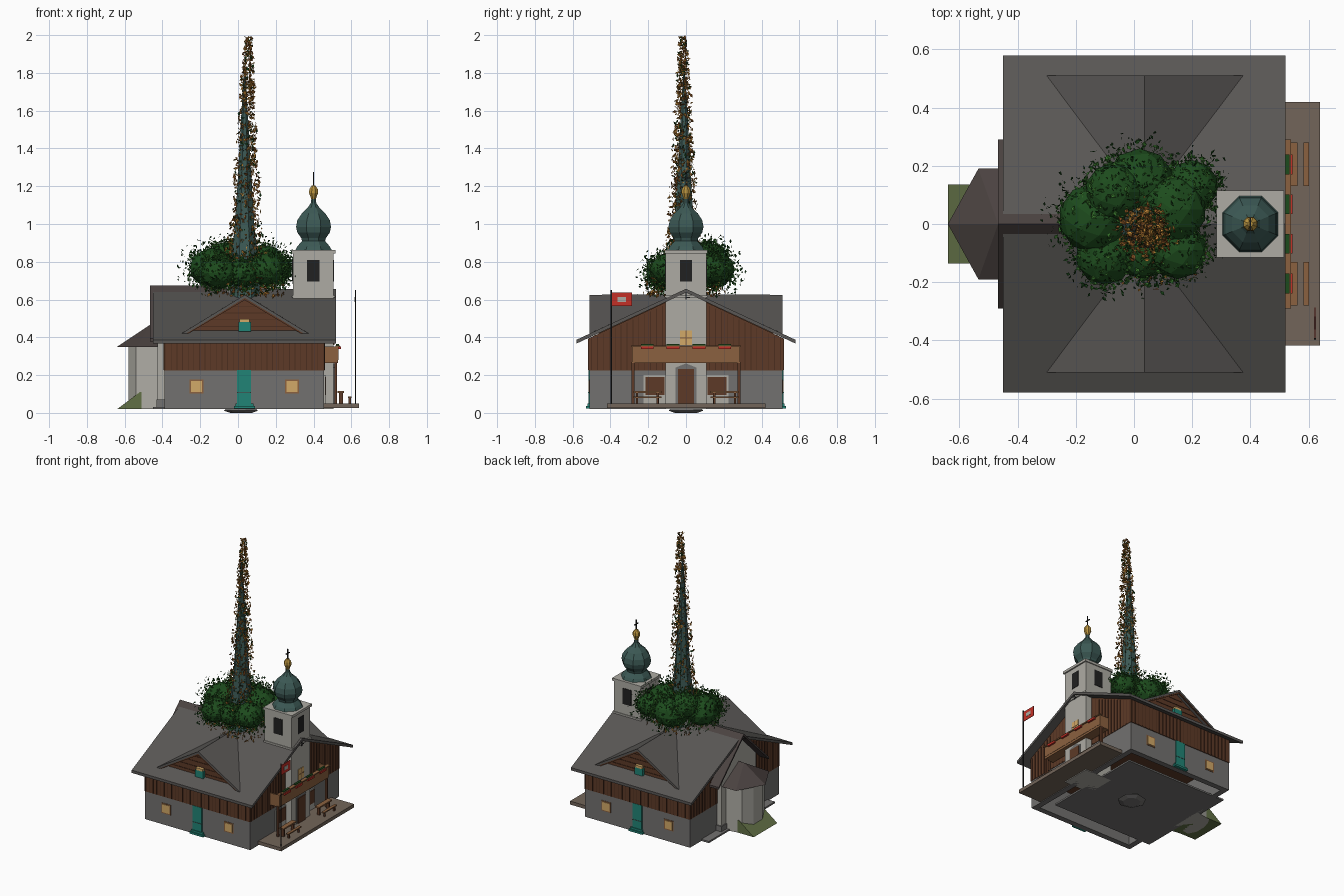
import bpy, bmesh, math, random
from mathutils import Vector, Euler

if "Cube" in bpy.data.objects:
    bpy.data.objects.remove(bpy.data.objects["Cube"])
random.seed(4)

COL = dict(roof=(.1, .095, .09), stone=(.17, .165, .16), wood=(.11, .042, .02), slat=(.07, .026, .013),
           pale=(.42, .41, .37), teal=(.015, .23, .18), copper=(.045, .1, .09), gold=(.5, .3, .05),
           leaf=(.04, .18, .025), dark_leaf=(.012, .07, .012), amber=(.55, .25, .04), deck=(.17, .13, .1),
           plank=(.26, .12, .05), glow=(.65, .4, .14), dark=(.015, .015, .015), red=(.55, .03, .02),
           grass=(.12, .16, .06), slate=(.07, .055, .052), rust=(.28, .1, .02))


def material(key):
    m = bpy.data.materials.get(key) or bpy.data.materials.new(key)
    m.diffuse_color = (*COL[key], 1)
    m.use_nodes = True
    m.node_tree.nodes["Principled BSDF"].inputs["Base Color"].default_value = m.diffuse_color
    return m


def mesh(name, verts, faces, col, fix=True):
    me = bpy.data.meshes.new(name)
    me.from_pydata(verts, [], faces)
    if fix:
        bm = bmesh.new()
        bm.from_mesh(me)
        bmesh.ops.recalc_face_normals(bm, faces=bm.faces)
        bm.to_mesh(me)
        bm.free()
    me.materials.append(material(col))
    ob = bpy.data.objects.new(name, me)
    bpy.context.collection.objects.link(ob)
    return ob


def prism(name, axis, prof, a, b, col):
    put = {'x': lambda p, t: (t, *p), 'y': lambda p, t: (p[0], t, p[1]), 'z': lambda p, t: (*p, t)}[axis]
    n = len(prof)
    v = [put(p, a) for p in prof] + [put(p, b) for p in prof]
    f = [tuple(range(n)), tuple(range(2 * n - 1, n - 1, -1))]
    f += [(i, (i + 1) % n, n + (i + 1) % n, n + i) for i in range(n)]
    return mesh(name, v, f, col)


def box(name, x0, x1, y0, y1, z0, z1, col):
    return prism(name, 'z', [(x0, y0), (x1, y0), (x1, y1), (x0, y1)], z0, z1, col)


def lathe(name, cx, cy, prof, n, col):
    v, f = [], []
    for r, z in prof:
        for i in range(n):
            a = (i + .5) * math.tau / n
            v.append((cx + r * math.cos(a), cy + r * math.sin(a), z))
    for k in range(len(prof) - 1):
        f += [(k * n + i, k * n + (i + 1) % n, (k + 1) * n + (i + 1) % n, (k + 1) * n + i) for i in range(n)]
    f += [tuple(range(n)), tuple(range(len(v) - n, len(v)))]
    return mesh(name, v, f, col)


def chevron(name, half, eave, ridge, th, x0, x1, col):
    prism(name, 'x', [(-half, eave), (0, ridge), (half, eave), (half, eave - th), (0, ridge - th),
                      (-half, eave - th)], x0, x1, col)


# Ground slab, foundation rock and grassy mound
box("floor_slab", -.45, .36, -.38, .38, .02, .032, 'stone')
lathe("foundation_rock", .02, 0, [(.06, 0), (.095, .012), (.08, .024)], 7, 'stone')
prism("grass_mound", 'y', [(-.64, .02), (-.52, .11), (-.45, .11), (-.45, .02)], -.135, .135, 'grass')

# Stone ground floor, hollow and open below
for s in (-1, 1):
    y0, y1 = sorted((s * .51, s * .47))
    box("stone_long_wall", -.39, .455, y0, y1, .02, .23, 'stone')
box("stone_end_wall_left", -.39, -.35, -.47, .47, .02, .23, 'stone')
box("stone_end_wall_right", .415, .455, -.47, .47, .02, .23, 'stone')

# Timber upper storey with its gables
prism("timber_storey", 'x', [(-.515, .225), (.515, .225), (.515, .395), (0, .636), (-.515, .395)],
      -.392, .458, 'wood')
for s in (-1, 1):
    for i in range(29):
        x = -.385 + i * .0298
        y0, y1 = sorted((s * .515, s * .518))
        box("timber_batten", x, x + .004, y0, y1, .228, .395, 'slat')
for x0 in (-.395, .458):
    for i in range(33):
        y = -.5 + i * .03125
        box("gable_batten", x0, x0 + .003, y - .002, y + .002, .228, .625 - .465 * abs(y), 'slat')

# Main roof and cross gables
chevron("main_roof", .58, .387, .657, .02, -.45, .52, 'roof')
for s in (-1, 1):
    for x in (-.30, .375):
        ob = mesh("cross_gable_roof", [(x, s * .51, .42), (.036, s * .51, .625), (.036, s * .06, .628)],
                  [(0, 1, 2)], 'roof', False)
        if (ob.data.polygons[0].normal.z < 0):
            ob.data.flip_normals()
        m = ob.modifiers.new("thick", 'SOLIDIFY')
        m.thickness = .014
        prism("cross_gable_bargeboard", 'y', [(x, .413), (.036, .617), (.036, .597), (x * .92, .413)],
              s * .5, s * .507, 'wood')
    prism("cross_gable_wall", 'y', [(-.27, .42), (.345, .42), (.036, .609)], s * .475, s * .1, 'wood')
    for k in range(4):
        w = .235 - k * .06
        y0, y1 = sorted((s * .475, s * .478))
        box("cross_gable_board_line", .036 - w, .036 + w, y0, y1, .455 + k * .036, .459 + k * .036, 'slat')
    # attic window, door, steps and windows of each long side
    y0, y1 = sorted((s * .47, s * .497))
    box("attic_window", .002, .068, y0, y1, .43, .48, 'teal')
    box("attic_window_glass", .008, .062, y0, y1, .48, .497, 'glow')
    y0, y1 = sorted((s * .5, s * .517))
    box("side_door", -.005, .07, y0, y1, .04, .226, 'teal')
    box("door_rail", -.005, .07, y0 - .002, y1 + .002, .105, .11, 'copper')
    for k in range(2):
        y0, y1 = sorted((s * .5, s * (.53 - k * .008)))
        box("door_step", -.02 + k * .008, .09 - k * .008, y0, y1, .022 + k * .014, .036 + k * .014, 'teal')
    for x in (-.22, .285):
        for name, w, d, c in (("window_frame", .037, .513, 'plank'), ("window_pane", .029, .516, 'glow')):
            y0, y1 = sorted((s * .5, s * d))
            box(name, x - w, x + w, y0, y1, .14 - w, .14 + w, c)

# Choir gable and polygonal apse
chevron("choir_roof", .29, .395, .674, .016, -.467, .1, 'slate')
prism("choir_wall", 'x', [(-.2, .02), (.2, .02), (.2, .45), (0, .645), (-.2, .45)], -.425, -.38, 'pale')
box("choir_plinth", -.432, -.38, -.21, .21, .02, .07, 'stone')
prism("apse_wall", 'z', [(-.42, .15), (-.54, .13), (-.58, .05), (-.58, -.05), (-.54, -.13), (-.42, -.15)],
      .02, .355, 'pale')
mesh("apse_roof", [(-.42, .19, .35), (-.535, .19, .35), (-.64, 0, .35), (-.535, -.19, .35), (-.42, -.19, .35),
                   (-.467, 0, .465), (-.42, 0, .465)],
     [(0, 1, 5, 6), (1, 2, 5), (2, 3, 5), (3, 4, 6, 5), (4, 0, 6), (4, 3, 2, 1, 0)], 'slate')

# Bell tower
box("tower_shaft", .29, .505, -.108, .108, .02, .85, 'pale')
box("tower_cornice", .283, .515, -.115, .115, .845, .863, 'pale')
box("tower_band", .285, .513, -.113, .113, .61, .622, 'pale')
box("belfry_opening_x", .287, .508, -.033, .033, .695, .81, 'dark')
box("belfry_opening_y", .365, .432, -.111, .111, .695, .81, 'dark')
box("tower_window", .5, .509, -.032, .032, .36, .437, 'glow')
box("window_bar_v", .5, .511, -.003, .003, .36, .437, 'plank')
box("window_bar_h", .5, .511, -.032, .032, .395, .4, 'plank')
box("clock_hand_long", .51, .516, -.002, .002, .6, .64, 'dark')
box("clock_hand_short", .51, .516, 0, .02, .608, .613, 'dark')
prism("door_surround", 'x', [(-.055, .05), (.055, .05), (.055, .24), (0, .262), (-.055, .24)], .5, .51, 'stone')
box("tower_door", .5, .515, -.042, .042, .05, .232, 'wood')
lathe("onion_dome", .4, 0, [(.104, .862), (.092, .882), (.066, .91), (.07, .925), (.093, .955), (.1, .985),
                            (.093, 1.02), (.068, 1.055), (.035, 1.085), (.016, 1.11), (.012, 1.14)], 8, 'copper')
lathe("gold_finial", .4, 0, [(.009, 1.12), (.016, 1.14), (.026, 1.165), (.024, 1.185), (.009, 1.205)], 8, 'gold')
box("cross_post", .397, .403, -.003, .003, 1.2, 1.275, 'dark')
box("cross_arm", .397, .403, -.02, .02, 1.24, 1.246, 'dark')

# Terrace, balcony and porch posts
box("terrace", .44, .64, -.417, .42, .025, .05, 'deck')
box("balcony_floor", .45, .53, -.285, .285, .265, .28, 'plank')
box("balcony_front", .52, .532, -.285, .285, .28, .352, 'plank')
box("balcony_handrail", .515, .54, -.29, .29, .35, .358, 'plank')
for s in (-1, 1):
    y0, y1 = sorted((s * .285, s * .275))
    box("balcony_side", .455, .53, y0, y1, .28, .352, 'plank')
    box("porch_post", .51, .525, y0 - .003, y1 + .003, .05, .27, 'wood')
    box("porch_frame", .45, .462, s * .165 - .06, s * .165 + .06, .05, .2, 'pale')
    box("porch_window", .45, .466, s * .165 - .05, s * .165 + .05, .095, .19, 'wood')
    # picnic table and benches
    y = s * .205
    box("table_top", .528, .562, y - .075, y + .075, .105, .115, 'plank')
    box("bench_seat", .582, .602, y - .075, y + .075, .08, .088, 'plank')
    for e in (-.055, .055):
        box("table_leg", .535, .555, y + e - .006, y + e + .006, .05, .105, 'wood')
        box("bench_leg", .586, .598, y + e - .005, y + e + .005, .05, .08, 'wood')
    for c in (.068, .205):
        box("flower_box", .528, .545, s * c - .034, s * c + .034, .338, .352, 'red')
        box("flower_greenery", .52, .534, s * c - .034, s * c + .034, .352, .364, 'dark_leaf')

# Flag
lathe("flag_pole", .622, -.395, [(.004, .05), (.004, .65)], 6, 'dark')
box("flag", .62, .624, -.393, -.287, .565, .637, 'red')
box("flag_patch", .618, .626, -.362, -.318, .588, .614, 'pale')

# Overgrown spire with chimney base
box("chimney_base", -.06, .06, -.06, .06, .58, .72, 'stone')
lathe("spire", .035, -.01, [(.1, .6), (.085, .75), (.055, 1.0), (.035, 1.3), (.018, 1.6), (.004, 1.82)], 8, 'copper')

# Bushes around the spire
bushes = [(-.14, .02, .77, .12), (.13, .05, .79, .12), (.02, .14, .76, .12), (.03, -.1, .74, .09),
          (-.07, .11, .82, .1), (.2, .13, .76, .09), (-.1, -.11, .74, .1), (.15, -.09, .76, .1)]
for x, y, z, r in bushes:
    bpy.ops.mesh.primitive_ico_sphere_add(subdivisions=2, radius=r, location=(x, y, z))
    ob = bpy.context.object
    ob.name = "bush"
    ob.scale.z = .85
    ob.data.materials.append(material('dark_leaf'))


# Loose leaves: small folded cards
def leaves(name, points, size, col):
    v, f = [], []
    for p in points:
        e = Euler([random.uniform(0, math.tau) for _ in range(3)])
        s = size * random.uniform(.6, 1.3)
        k = len(v)
        for c in ((-1, 0, 0), (0, -.55, .2), (1, 0, 0), (0, .55, .2)):
            q = Vector(c) * s
            q.rotate(e)
            v.append(Vector(p) + q)
        f += [(k, k + 1, k + 2), (k, k + 2, k + 3)]
    mesh(name, v, f, col, False)


def bush_points(n, lo, hi):
    out = []
    for _ in range(n):
        x, y, z, r = random.choice(bushes)
        d = Vector([random.gauss(0, 1) for _ in range(3)]).normalized() * r * random.uniform(lo, hi)
        out.append((x + d.x, y + d.y, z + d.z * .9))
    return out


def spire_points(n, z0=.62):
    out = []
    for _ in range(n):
        t = random.random() ** 1.5
        z = z0 + (1.99 - z0) * t
        r = (.02 + .085 * (1 - t) + .12 * max(0, 1 - t * 4) ** 1.5) * random.uniform(.4, 1.08)
        a = random.uniform(0, math.tau)
        out.append((.035 + .02 * t + r * math.cos(a), -.015 + r * math.sin(a), z))
    return out


leaves("bush_leaves", bush_points(2200, .95, 1.25), .011, 'leaf')
leaves("bush_leaves_dark", bush_points(1500, .95, 1.6), .01, 'dark_leaf')
leaves("spire_leaves_amber", spire_points(1000), .012, 'amber')
leaves("spire_leaves_rust", spire_points(800), .012, 'rust')
leaves("spire_leaves_green", spire_points(450), .011, 'dark_leaf')
